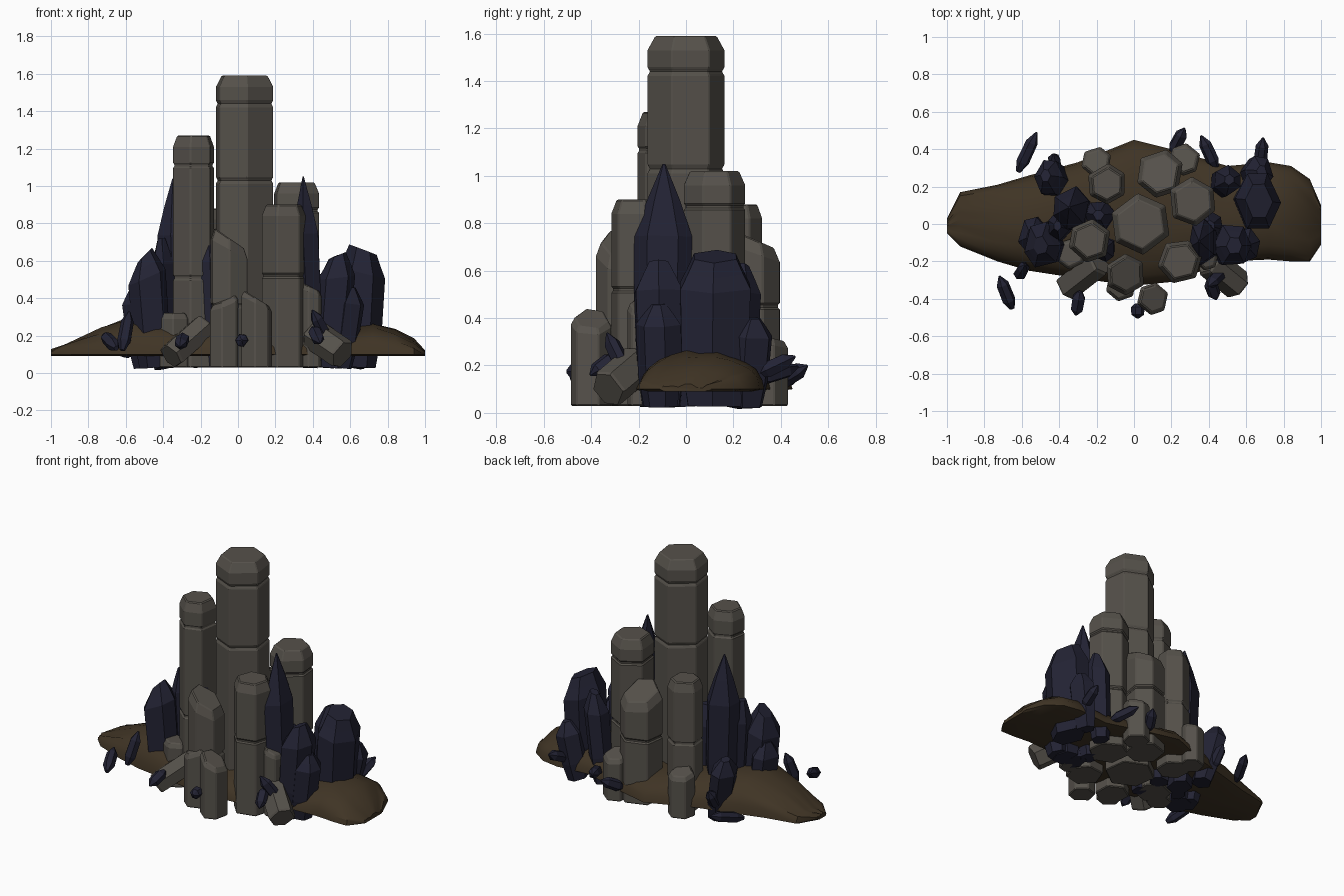
import bpy, bmesh, math, random
from mathutils import Vector

if "Cube" in bpy.data.objects:
    bpy.data.objects.remove(bpy.data.objects["Cube"])

random.seed(4)


def material(name, rgb):
    m = bpy.data.materials.new(name)
    m.diffuse_color = (*rgb, 1)
    m.use_nodes = True
    m.node_tree.nodes["Principled BSDF"].inputs["Base Color"].default_value = m.diffuse_color
    return m


STONE = material("grey stone", (0.092, 0.083, 0.070))
CRYSTAL = material("dark blue crystal", (0.0165, 0.0165, 0.034))
EARTH = material("brown earth", (0.050, 0.034, 0.018))
UP = Vector((0, 0, 1))


def loft(name, rings, mat):
    """Skin a list of equal closed rings and cap both ends."""
    bm = bmesh.new()
    loops = [[bm.verts.new(p) for p in r] for r in rings]
    n = len(loops[0])
    for a, b in zip(loops, loops[1:]):
        for i in range(n):
            j = (i + 1) % n
            bm.faces.new((a[i], a[j], b[j], b[i]))
    bm.faces.new(loops[0][::-1])
    bm.faces.new(loops[-1])
    bmesh.ops.recalc_face_normals(bm, faces=bm.faces)
    me = bpy.data.meshes.new(name)
    bm.to_mesh(me)
    bm.free()
    me.materials.append(mat)
    ob = bpy.data.objects.new(name, me)
    bpy.context.collection.objects.link(ob)
    return ob


def hexagon(turn, jitter):
    return [(math.cos(a), math.sin(a)) for a in
            (math.radians(turn + 60 * i + random.uniform(-jitter, jitter)) for i in range(6))]


def column(name, x, y, r, top, grooves=(), slant=(0, 0), turn=20):
    """Six-sided stone pillar with cut grooves and a sloping, chamfered top."""
    prof = [(0.03, 1, 0)]
    for g in sorted(grooves):
        prof += [(g + dz, s, 0) for dz, s in ((-0.014, 1), (-0.005, 0.94), (0.005, 0.94), (0.014, 1))]
    prof += [(top - (0.06 if top > 0.6 else 0.03), 1, 1), (top, 0.8, 1)]
    shape = hexagon(turn, 6)
    rings = [[(x + r * s * c, y + r * s * q, z + k * r * (slant[0] * c + slant[1] * q))
              for c, q in shape] for z, s, k in prof]
    bev = loft(name, rings, STONE).modifiers.new("worn edges", "BEVEL")
    bev.width, bev.segments, bev.limit_method = 0.006, 1, "ANGLE"
    bev.angle_limit = math.radians(40)


def prism(name, a, b, rx, ry, prof, mat, skew=0.0):
    """Six-sided prism from a to b; prof holds (fraction, scale) pairs."""
    a, b = Vector(a), Vector(b)
    q = UP.rotation_difference((b - a).normalized())
    shape = hexagon(random.uniform(0, 60), 9)
    rings = [[a + q @ Vector((rx * s * c, ry * s * w, (b - a).length * t + (skew * rx * c if t > 0.5 else 0)))
              for c, w in shape] for t, s in prof]
    loft(name, rings, mat)


def crystal(name, x, y, top, rx, ry, tip=0.35, skew=0.0, lean=0.05):
    """Large faceted crystal, narrowed at the root, leaning out from the middle."""
    sh = 0.70 if top > 0.9 else 0.8
    prof = [(0, 0.75), (0.3, 0.95), (sh, 1), ((sh + 1) / 2, 0.55 + tip * 0.4), (1, tip)]
    prism(name, (x * (1 - lean), y * (1 - lean), 0.03), (x * (1 + lean), y * (1 + lean), top),
          rx, ry, prof, CRYSTAL, skew)


def shard(name, x, y, z, heading, pitch, length):
    """Small loose crystal around its middle point."""
    h, p = math.radians(heading), math.radians(pitch)
    half = Vector((math.cos(h) * math.cos(p), math.sin(h) * math.cos(p), math.sin(p))) * length / 2
    mid, r = Vector((x, y, z)), 0.036
    prism(name, mid - half, mid + half, r, r, [(0, 0.4), (0.25, 1), (0.75, 0.95), (1, 0.15)], CRYSTAL)


# Tall stone columns
column("tall_column", 0.035, 0, 0.165, 1.59, (1.44, 1.03), turn=40)
column("left_column", -0.235, -0.09, 0.118, 1.27, (1.11, 0.51))
column("right_column", 0.31, 0.12, 0.133, 1.02, (0.87, 0.45), turn=35)
column("front_right_column", 0.245, -0.20, 0.122, 0.90, (0.52,), turn=10)
column("back_right_column", 0.14, 0.27, 0.132, 0.74, (0.45,), (0, -0.35))
column("back_left_column", -0.145, 0.215, 0.11, 0.88, (0.48,), turn=30)
column("front_column", -0.045, -0.27, 0.112, 0.72, (0.36,), (-0.55, 0), 30)

# Broken low columns
column("low_front_column", 0.10, -0.40, 0.088, 0.40, slant=(-0.5, 0))
column("low_middle_column", -0.07, -0.33, 0.085, 0.40, slant=(0.4, 0.2))
column("low_back_left_column", -0.20, 0.33, 0.085, 0.32, slant=(0, -0.2))
column("low_back_right_column", 0.27, 0.345, 0.088, 0.32, slant=(0, -0.2))
column("low_right_column", 0.39, -0.19, 0.06, 0.46, slant=(-0.4, 0))
column("low_left_column", -0.34, -0.16, 0.085, 0.32)

# Fallen stone pieces
BLOCK = [(0, 0.92), (0.05, 1), (0.95, 1), (1, 0.9)]
prism("fallen_column_left", (-0.36, -0.34, 0.09), (-0.18, -0.20, 0.25), 0.078, 0.078, BLOCK, STONE)
prism("fallen_column_right", (0.56, -0.33, 0.10), (0.40, -0.20, 0.21), 0.085, 0.085, BLOCK, STONE)

# Large crystals
crystal("right_tall_crystal", 0.375, -0.10, 1.05, 0.075, 0.125, 0.05, lean=-0.07)
crystal("left_tall_crystal", -0.33, 0.085, 1.04, 0.10, 0.12, 0.05)
crystal("right_large_crystal", 0.655, 0.12, 0.66, 0.125, 0.165, 0.6, -0.2, 0.02)
crystal("right_front_crystal", 0.51, -0.11, 0.63, 0.10, 0.125, 0.4, 0.2)
crystal("right_front_low_crystal", 0.57, -0.11, 0.46, 0.09, 0.10)
crystal("right_back_crystal", 0.485, 0.225, 0.62, 0.075, 0.085, skew=0.2)
crystal("left_front_crystal", -0.475, -0.11, 0.63, 0.105, 0.13, 0.4, 0.35)
crystal("left_inner_crystal", -0.39, -0.01, 0.72, 0.06, 0.08)
crystal("left_back_crystal", -0.43, 0.235, 0.44, 0.08, 0.10, lean=0.1)
crystal("middle_crystal", -0.155, -0.13, 0.74, 0.06, 0.07, 0.2)
crystal("inner_back_crystal", -0.18, 0.045, 0.66, 0.09, 0.08)
crystal("right_inner_crystal", 0.385, -0.01, 0.55, 0.08, 0.09)
crystal("left_root_crystal", -0.52, -0.06, 0.46, 0.09, 0.10)
crystal("right_root_crystal", 0.65, 0.27, 0.40, 0.08, 0.09)

# Loose shards around the foot
shard("back_left_shard", -0.57, 0.385, 0.13, 65, 15, 0.24)
shard("front_left_shard", -0.685, -0.365, 0.17, 112, 22, 0.20)
shard("upright_left_shard", -0.60, -0.25, 0.225, 60, 70, 0.22)
shard("front_shard", -0.30, -0.425, 0.17, 260, -25, 0.14)
shard("front_middle_shard", 0.02, -0.465, 0.175, 270, 0, 0.08)
shard("back_shard", 0.235, 0.445, 0.16, 62, 27, 0.17)
shard("back_right_shard", 0.40, 0.385, 0.17, 115, 15, 0.20)
shard("far_right_shard", 0.68, 0.38, 0.20, 83, 25, 0.18)
shard("front_right_shard", 0.42, -0.35, 0.20, 290, -35, 0.14)
shard("upright_right_shard", 0.44, -0.29, 0.25, 225, 55, 0.21)
shard("upright_back_shard", -0.425, 0.325, 0.19, 95, 55, 0.17)

# Earth mound lofted along x: x, front edge, back edge, crest height
MOUND = [
    (-1.00, -0.05, 0.03, 0.12), (-0.93, -0.12, 0.17, 0.155), (-0.73, -0.20, 0.21, 0.24),
    (-0.56, -0.25, 0.26, 0.30), (-0.30, -0.29, 0.33, 0.28), (0.00, -0.33, 0.45, 0.25),
    (0.20, -0.31, 0.40, 0.23), (0.50, -0.20, 0.31, 0.23), (0.72, -0.19, 0.33, 0.26),
    (0.84, -0.20, 0.31, 0.235), (0.94, -0.20, 0.24, 0.18), (1.00, -0.11, 0.10, 0.115),
]
STEPS = 12
rings = []
for x, y0, y1, top in MOUND:
    mid, half = (y0 + y1) / 2, (y1 - y0) / 2
    arch = []
    for i in range(STEPS + 1):
        a = math.pi * i / STEPS
        bump = random.uniform(-0.01, 0.01) if 0 < i < STEPS else 0
        arch.append((x, mid + half * math.cos(a), 0.10 + (top - 0.10) * max(math.sin(a), 0) ** 0.85 + bump))
    rings.append(arch + [(x, mid + half * f, 0.09) for f in (-0.8, 0, 0.8)])
mound = loft("earth_mound", rings, EARTH)
bpy.context.view_layer.objects.active = mound
mound.select_set(True)
bpy.ops.object.shade_smooth_by_angle(angle=math.radians(35))
